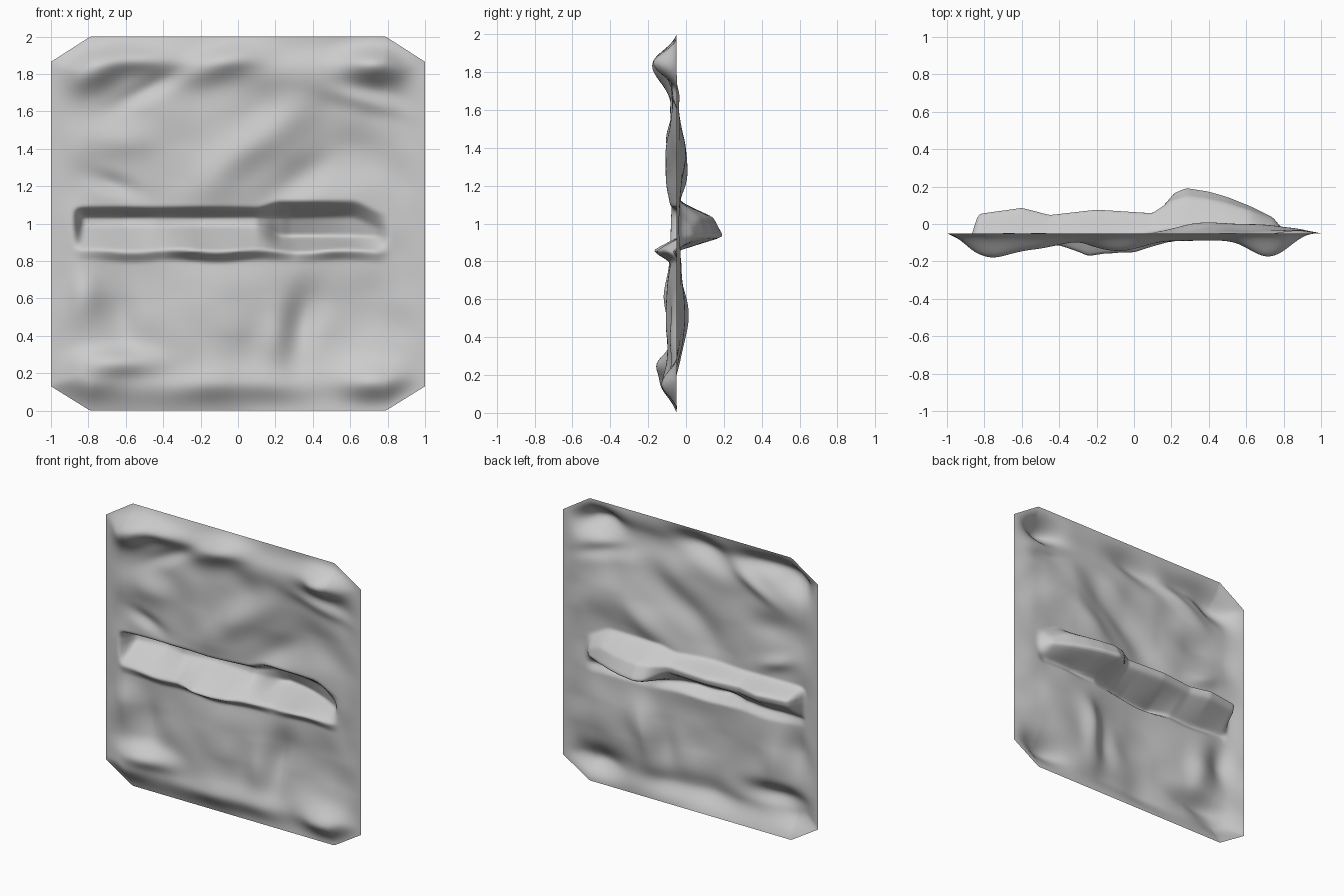
import bpy, bmesh, math
from mathutils import Vector, noise

if "Cube" in bpy.data.objects:
    bpy.data.objects.remove(bpy.data.objects["Cube"])

NX, NZ = 150, 180
EDGE = -0.05          # depth of the flat outer border


def smooth(a, b, v):
    t = max(0.0, min(1.0, (v - a) / (b - a)))
    return t * t * (3 - 2 * t)


def lerp(a, b, t):
    return a + (b - a) * t


def curve(points, v):
    """Piecewise interpolation through sorted (position, value) pairs."""
    if v <= points[0][0]:
        return points[0][1]
    for (a, p), (b, q) in zip(points, points[1:]):
        if v <= b:
            return lerp(p, q, (v - a) / (b - a))
    return points[-1][1]


# Broad bumps and dents: x, z, radius x, radius z, tilt in degrees, depth (- is forward)
BUMPS = [
    (-0.76, 1.83, .17, .10, 25, -.10), (-0.52, 1.88, .17, .07, 0, -.05),
    (-0.08, 1.87, .22, .09, 18, -.07), (0.35, 1.82, .27, .11, 0, -.05),
    (0.72, 1.85, .16, .10, 0, -.13), (0.68, 1.66, .20, .05, -15, -.03),
    (-0.48, 1.72, .20, .05, 28, .03), (-0.65, 1.45, .18, .10, 0, -.03),
    (-0.66, 1.21, .13, .05, -20, .03), (0.08, 1.42, .38, .11, 38, -.045),
    (0.30, 1.22, .28, .09, 35, .035), (0.62, 1.35, .24, .16, 0, .03),
    (-0.82, 0.62, .09, .16, 0, -.04), (-0.62, 0.50, .09, .16, 10, .03),
    (-0.65, 0.26, .22, .07, 0, -.065), (-0.10, 0.50, .28, .24, 0, -.035),
    (0.20, 0.42, .08, .16, -8, -.03), (0.34, 0.45, .08, .18, -8, .045),
    (0.60, 0.55, .25, .22, 0, .03), (0.00, 0.13, .48, .10, 0, -.05),
    (0.72, 0.15, .18, .11, 0, -.09), (-0.80, 0.15, .16, .11, 0, -.06),
]

# Back depth and front lip of the ledge along x
BACK = [(-.87, .05), (-.60, .09), (-.45, .05), (-.20, .08), (.10, .06), (.15, .10),
        (.21, .17), (.28, .20), (.40, .18), (.50, .15), (.62, .10), (.74, .04), (.80, 0)]
LIP = [(-.87, -.10), (-.6, -.12), (-.4, -.12), (-.25, -.18), (0, -.16), (.2, -.10),
       (.3, -.06), (.5, -.08), (.8, -.05)]


def depth(x, z, lo, hi):
    # Undulating rock face, forward on the left and set back on the right
    y = lerp(-.075, -.035, smooth(-.2, .5, x))
    for bx, bz, rx, rz, tilt, h in BUMPS:
        a = math.radians(tilt)
        u = (x - bx) * math.cos(a) + (z - bz) * math.sin(a)
        v = (z - bz) * math.cos(a) - (x - bx) * math.sin(a)
        y += h * math.exp(-(u / rx) ** 2 - (v / rz) ** 2)
    y += .015 * noise.noise(Vector((x * 4, z * 5, 3)))
    # Horizontal ledge: ceiling, back wall, sloping floor and lip
    w = smooth(-.88, -.83, x) * (1 - smooth(.74, .82, x))
    if w > 0 and .76 < z < 1.17:
        t = smooth(.1, .24, x)
        drop = .07 * smooth(.6, .8, x)
        wob = .006 * math.sin(x * 14)
        back, lip = curve(BACK, x), curve(LIP, x)
        section = [(.80 + wob, y), (.855 + wob, lip),
                   (lerp(.985, .93, t), lerp(back * .85, back, t)),
                   (1.035 - drop, lerp(back, back * .72, t)),
                   (lerp(1.085, 1.12, t) - drop, y)]
        y = lerp(y, curve(section, z), w)
    # Everything returns to the flat border
    d = max(0.0, min(1 - abs(x), hi - z, z - lo))
    return lerp(EDGE, y, math.sin(math.pi / 2 * min(1, d / .16)))


# Rock panel with clipped corners
bm = bmesh.new()
grid = []
for i in range(NX + 1):
    x = -1 + 2 * i / NX
    cut = max(0, abs(x) - .79) / .21
    lo, hi = .13 * cut, 2 - .135 * cut
    col = []
    for j in range(NZ + 1):
        z = lerp(lo, hi, j / NZ)
        col.append(bm.verts.new((x, depth(x, z, lo, hi), z)))
    grid.append(col)
for a, b in zip(grid, grid[1:]):
    for j in range(NZ):
        bm.faces.new((a[j], b[j], b[j + 1], a[j + 1]))

# Soften the creases a little
inner = [v for v in bm.verts if not v.is_boundary]
for _ in range(2):
    bmesh.ops.smooth_vert(bm, verts=inner, factor=.5, use_axis_x=False,
                          use_axis_y=True, use_axis_z=False)

mesh = bpy.data.meshes.new("rock_wall_panel")
bm.to_mesh(mesh)
bm.free()
panel = bpy.data.objects.new("rock_wall_panel", mesh)
bpy.context.collection.objects.link(panel)
for p in mesh.polygons:
    p.use_smooth = True
